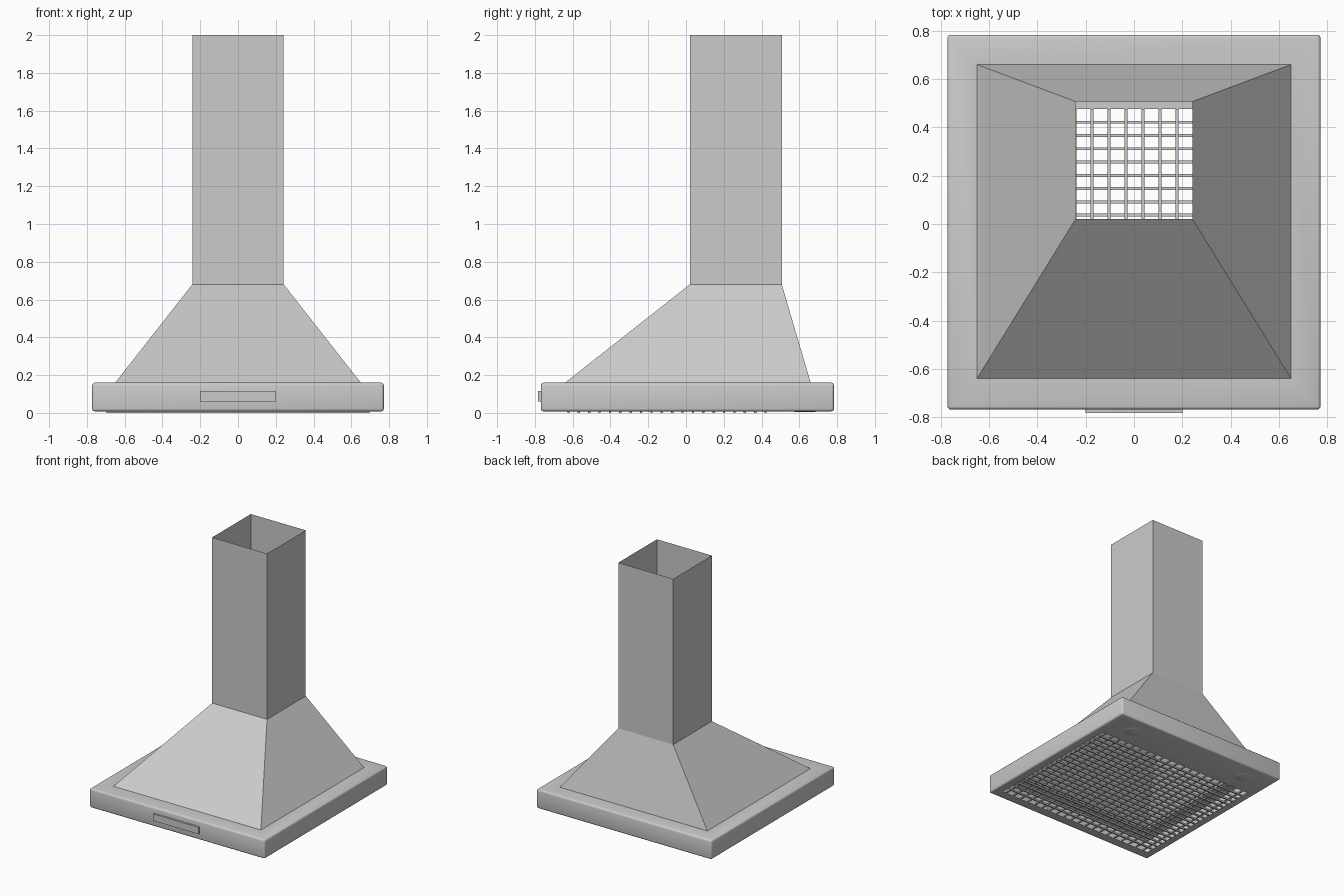
import bpy, bmesh
from mathutils import Matrix

if "Cube" in bpy.data.objects:
    bpy.data.objects.remove(bpy.data.objects["Cube"])


def finish(bm, name, smooth=False):
    bmesh.ops.recalc_face_normals(bm, faces=bm.faces)
    me = bpy.data.meshes.new(name)
    bm.to_mesh(me)
    bm.free()
    ob = bpy.data.objects.new(name, me)
    bpy.context.collection.objects.link(ob)
    if smooth:
        bpy.ops.object.select_all(action='DESELECT')
        ob.select_set(True)
        bpy.context.view_layer.objects.active = ob
        bpy.ops.object.shade_smooth_by_angle()
    return ob


def add_box(bm, x0, x1, y0, y1, z0, z1):
    m = (Matrix.Translation(((x0 + x1) / 2, (y0 + y1) / 2, (z0 + z1) / 2))
         @ Matrix.Diagonal((x1 - x0, y1 - y0, z1 - z0, 1)))
    bmesh.ops.create_cube(bm, size=1, matrix=m)


def loft(name, rects):
    """Open four-sided sheet through rectangles (half width, y0, y1, z)."""
    bm = bmesh.new()
    rings = [[bm.verts.new(p) for p in ((-w, a, z), (w, a, z), (w, b, z), (-w, b, z))]
             for w, a, b, z in rects]
    for lo, hi in zip(rings, rings[1:]):
        for i in range(4):
            j = (i + 1) % 4
            bm.faces.new((lo[i], lo[j], hi[j], hi[i]))
    return finish(bm, name)


# Canopy base: rounded hollow slab, open at top and bottom
bm = bmesh.new()
add_box(bm, -0.772, 0.772, -0.768, 0.783, 0.008, 0.16)
bmesh.ops.bevel(bm, geom=bm.edges[:], offset=0.014, segments=3, profile=0.5, affect='EDGES')
for sign, (w, y0, y1) in ((1, (0.65, -0.64, 0.66)), (-1, (0.705, -0.685, 0.475))):
    face = max(bm.faces, key=lambda f: f.normal.z * sign * f.calc_area())
    bmesh.ops.inset_individual(bm, faces=[face], thickness=0.05)
    for v in face.verts:
        v.co.x = w if v.co.x > 0 else -w
        v.co.y = y1 if v.co.y > 0 else y0
    bmesh.ops.delete(bm, geom=[face], context='FACES_ONLY')
finish(bm, "canopy_base", smooth=True)

# Sloped hood and open chimney duct
loft("sloped_hood", [(0.65, -0.64, 0.66, 0.16), (0.242, 0.02, 0.507, 0.68)])
loft("chimney_duct", [(0.242, 0.02, 0.507, 0.68), (0.242, 0.02, 0.507, 2.0)])

# Control panel on the front
bm = bmesh.new()
add_box(bm, -0.2, 0.2, -0.783, -0.765, 0.06, 0.115)
finish(bm, "control_panel")

# Grease filter: crossed wires
bm = bmesh.new()
t = 0.006
for k in range(20):
    y = 0.421 - 0.0549 * k
    add_box(bm, -0.697, 0.697, y - t, y + t, 0.0, 0.012)
for k in range(-10, 10):
    x = 0.037 + 0.0703 * k
    add_box(bm, x - t, x + t, -0.685, 0.475, 0.009, 0.019)
finish(bm, "filter_grid")

# Two lamps under the rear strip
for side, x in (("left", -0.535), ("right", 0.535)):
    bm = bmesh.new()
    bmesh.ops.create_cone(bm, cap_ends=True, segments=32, radius1=0.052, radius2=0.066,
                          depth=0.006, matrix=Matrix.Translation((x, 0.63, 0.007)))
    finish(bm, "lamp_" + side, smooth=True)
